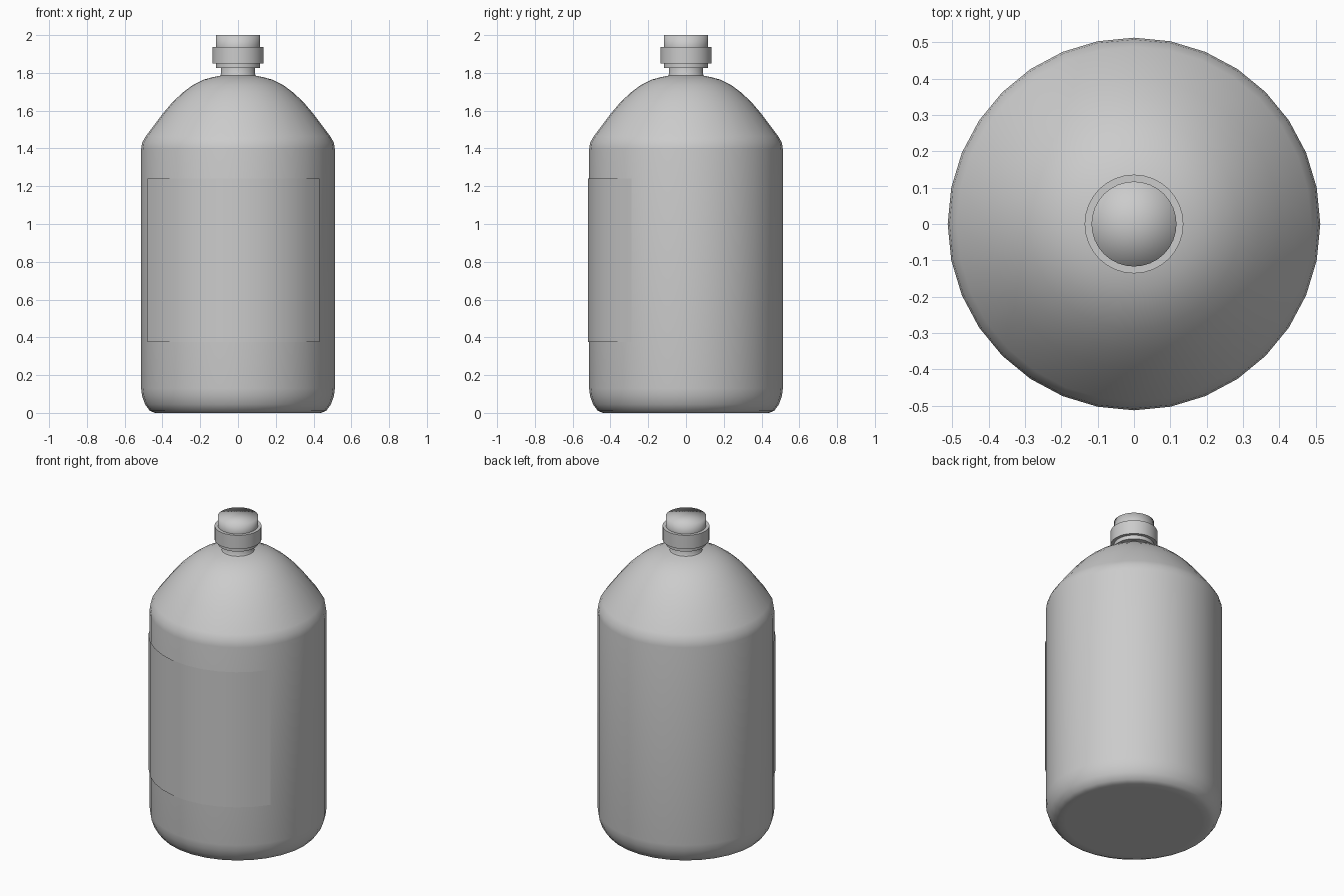
import bpy, math

if "Cube" in bpy.data.objects:
    bpy.data.objects.remove(bpy.data.objects["Cube"])

SEG = 32


def lathe(name, profile, start=0, count=SEG, angle=40):
    """Revolve (radius, z) points round z; radius 0 makes a pole."""
    full = count == SEG
    verts, rings, faces = [], [], []
    for r, z in profile:
        n = 1 if r == 0 else (count if full else count + 1)
        rings.append(range(len(verts), len(verts) + n))
        for i in range(n):
            a = 2 * math.pi * (start + i) / SEG
            verts.append((r * math.cos(a), r * math.sin(a), z))
    for lo, hi in zip(rings, rings[1:]):
        for i in range(count):
            quad = [lo[i % len(lo)], lo[(i + 1) % len(lo)],
                    hi[(i + 1) % len(hi)], hi[i % len(hi)]]
            faces.append(list(dict.fromkeys(quad)))
    mesh = bpy.data.meshes.new(name)
    mesh.from_pydata(verts, [], faces)
    obj = bpy.data.objects.new(name, mesh)
    bpy.context.collection.objects.link(obj)
    bpy.ops.object.select_all(action='DESELECT')
    obj.select_set(True)
    bpy.context.view_layer.objects.active = obj
    if angle:
        bpy.ops.object.shade_smooth_by_angle(angle=math.radians(angle))
    else:
        bpy.ops.object.shade_smooth()
    return obj


# Bottle body with rounded base, domed shoulder and short neck
lathe("bottle_body", [
    (0, 0.005), (0.40, 0.005), (0.44, 0.005), (0.467, 0.016), (0.492, 0.05),
    (0.508, 0.095), (0.513, 0.135), (0.513, 1.40), (0.508, 1.435),
    (0.488, 1.47), (0.40, 1.587), (0.347, 1.65), (0.29, 1.703),
    (0.24, 1.74), (0.18, 1.77), (0.13, 1.783), (0.095, 1.79),
    (0.09, 1.80), (0.09, 1.85)])
bpy.context.object.location.z = -0.005

# Collar ring, wide cap band and narrower cap top
lathe("neck_collar", [(0.09, 1.825), (0.117, 1.825), (0.117, 1.85)])
lathe("cap_band", [(0.10, 1.85), (0.136, 1.85), (0.136, 1.938), (0.117, 1.938)])
lathe("cap_top", [(0.117, 1.938), (0.117, 2.0), (0, 2.0)], angle=None)

# Thin label wrapped round the front
lathe("front_label", [(0.519, 0.375), (0.519, 1.24)], start=18, count=11)
